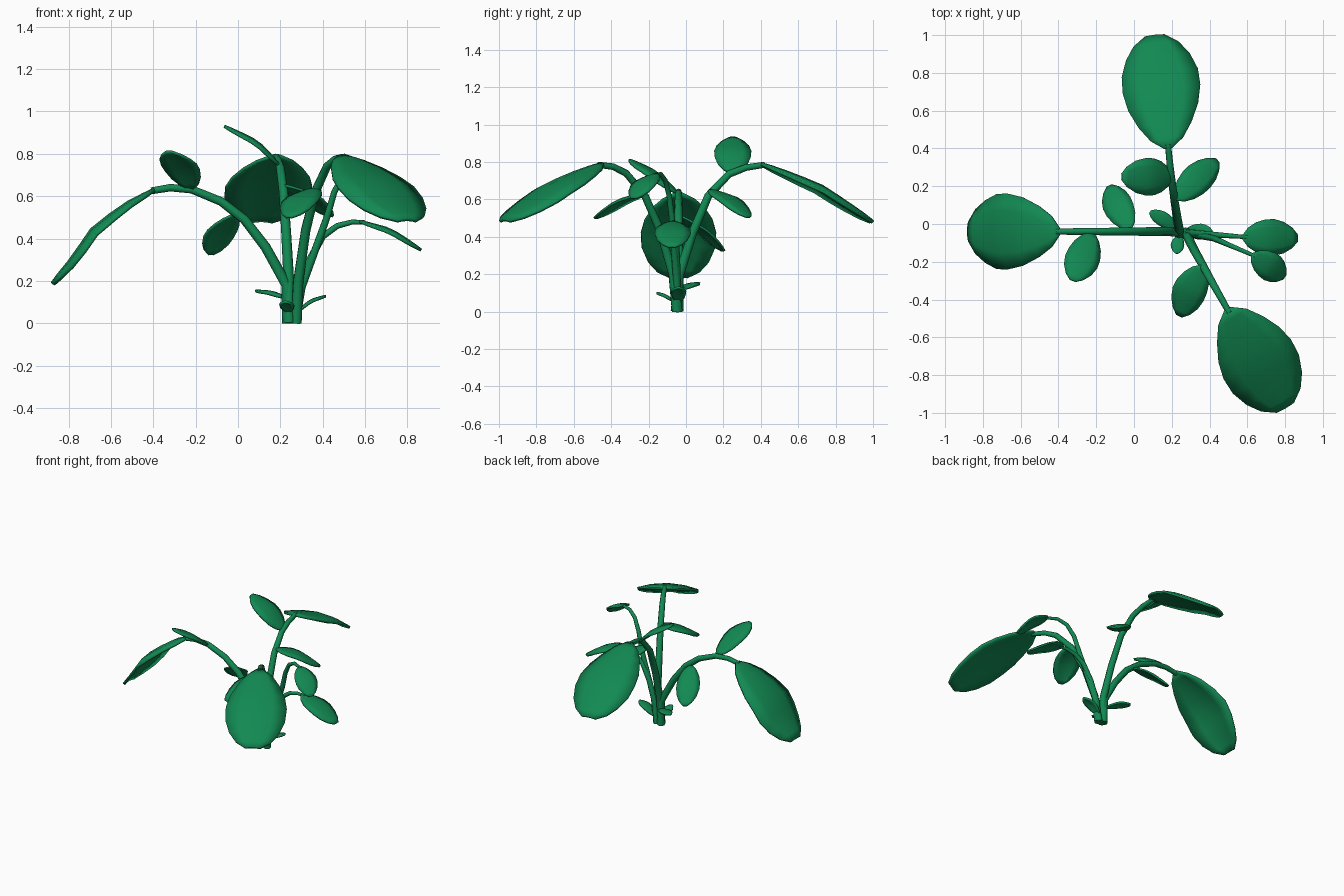
import bpy, bmesh, math
from mathutils import Vector

if "Cube" in bpy.data.objects:
    bpy.data.objects.remove(bpy.data.objects["Cube"])

green = bpy.data.materials.new("leaf green")
green.diffuse_color = (0.006, 0.25, 0.085, 1)
green.use_nodes = True
green.node_tree.nodes["Principled BSDF"].inputs["Base Color"].default_value = green.diffuse_color


def finish(ob):
    ob.data.materials.clear()
    ob.data.materials.append(green)
    for o in bpy.context.selected_objects:
        o.select_set(False)
    ob.select_set(True)
    bpy.context.view_layer.objects.active = ob


def stem(name, pts, r0, r1):
    """Tapered tube through a few points."""
    cu = bpy.data.curves.new(name, 'CURVE')
    cu.dimensions = '3D'
    cu.bevel_depth = 1
    cu.bevel_resolution = 2
    cu.use_fill_caps = True
    sp = cu.splines.new('POLY')
    sp.points.add(len(pts) - 1)
    for i, p in enumerate(pts):
        sp.points[i].co = (*p, 1)
        sp.points[i].radius = r0 + (r1 - r0) * i / (len(pts) - 1)
    ob = bpy.data.objects.new(name, cu)
    bpy.context.collection.objects.link(ob)
    finish(ob)
    bpy.ops.object.convert(target='MESH')
    bpy.ops.object.shade_smooth_by_angle(angle=math.radians(60))


def sample(pts, t):
    s = t * (len(pts) - 1)
    i = min(int(s), len(pts) - 2)
    return pts[i].lerp(pts[i + 1], s - i)


# (position along leaf, half width)
BIG = [(0, .1), (.08, .42), (.2, .68), (.35, .9), (.5, 1), (.65, .98), (.8, .82), (.92, .58), (1, .25)]
SMALL = [(0, .12), (.1, .52), (.25, .82), (.42, .98), (.58, 1), (.75, .86), (.9, .56), (1, .18)]


def leaf(name, pts, half, outline, camber=.17, thick=.016):
    """Cupped blade along a midrib; the width runs level, the middle bulges up."""
    pts = [Vector(p) for p in pts]
    d = pts[-1] - pts[0]
    side = Vector((d.y, -d.x, 0)).normalized()
    nor = side.cross(d).normalized()
    bm = bmesh.new()
    rows = []
    for t, w in outline:
        c = sample(pts, t)
        rows.append([bm.verts.new(c + side * (u * w * half)
                                  + nor * (camber * half * w * (.5 - u * u)))
                     for u in (-1, -.55, 0, .55, 1)])
    for a, b in zip(rows, rows[1:]):
        for i in range(4):
            bm.faces.new((a[i], a[i + 1], b[i + 1], b[i]))
    bmesh.ops.recalc_face_normals(bm, faces=bm.faces)
    me = bpy.data.meshes.new(name)
    bm.to_mesh(me)
    bm.free()
    ob = bpy.data.objects.new(name, me)
    bpy.context.collection.objects.link(ob)
    finish(ob)
    m = ob.modifiers.new("thickness", 'SOLIDIFY')
    m.thickness = thick
    m.offset = 0
    bpy.ops.object.shade_smooth_by_angle(angle=math.radians(50))


# Main stems
stem("left_stem", [(.235, -.04, 0), (.23, -.04, .18), (.13, -.04, .36), (.03, -.04, .49),
                   (-.08, -.04, .575), (-.22, -.04, .632), (-.32, -.04, .64), (-.41, -.04, .625)], .027, .016)
stem("back_stem", [(.24, -.055, 0), (.24, -.035, .2), (.228, .035, .42), (.215, .12, .62),
                   (.2, .23, .735), (.19, .32, .77), (.18, .42, .785)], .027, .016)
stem("front_stem", [(.275, -.05, 0), (.285, -.07, .2), (.32, -.14, .44), (.365, -.22, .62),
                    (.42, -.32, .74), (.46, -.39, .775), (.505, -.47, .785)], .027, .016)
# Thin side stems
stem("low_right_stem", [(.275, -.045, 0), (.29, -.047, .15), (.34, -.05, .3), (.4, -.055, .41),
                        (.47, -.06, .46), (.54, -.065, .478), (.6, -.07, .476)], .022, .010)
stem("high_right_stem", [(.27, -.04, 0), (.3, -.05, .17), (.37, -.065, .36), (.42, -.075, .5),
                         (.455, -.09, .62), (.5, -.11, .7), (.56, -.135, .735), (.64, -.17, .73)], .022, .010)

# Large leaves
leaf("left_large_leaf", [(-.395, -.04, .63), (-.54, -.04, .545), (-.68, -.04, .43),
                         (-.77, -.04, .3), (-.875, -.04, .185)], .2, BIG)
leaf("back_large_leaf", [(.18, .4, .79), (.16, .56, .725), (.145, .72, .655),
                         (.13, .86, .565), (.11, .995, .48)], .205, BIG)
leaf("front_large_leaf", [(.495, -.45, .79), (.58, -.59, .725), (.655, -.72, .655),
                          (.73, -.85, .565), (.8, -.97, .485)], .205, BIG)

# Small leaves: base, middle, tip, half width
small = {
    "back_upper_leaf": ((.2, .25, .74), (.09, .25, .85), (-.065, .25, .93), .098),
    "back_lower_leaf": ((.22, .13, .65), (.33, .235, .605), (.44, .335, .505), .08),
    "left_lower_leaf": ((-.02, -.03, .51), (-.085, .095, .43), (-.13, .2, .325), .078),
    "left_upper_leaf": ((-.22, -.05, .635), (-.27, -.18, .745), (-.325, -.3, .81), .09),
    "front_lower_leaf": ((.365, -.22, .635), (.295, -.35, .59), (.24, -.485, .5), .088),
    "low_right_leaf": ((.575, -.07, .48), (.72, -.07, .435), (.865, -.075, .345), .095),
    "high_right_leaf": ((.625, -.16, .735), (.72, -.225, .69), (.795, -.28, .605), .075),
    "base_right_leaf": ((.275, -.04, .05), (.345, -.04, .105), (.415, -.04, .128), .04),
    "base_back_leaf": ((.225, -.025, .12), (.155, .025, .145), (.085, .065, .152), .038),
    "base_front_leaf": ((.24, -.065, .055), (.23, -.11, .085), (.225, -.157, .1), .034),
}
for name, (a, b, c, w) in small.items():
    leaf(name, [a, b, c], w, SMALL, thick=.012)
